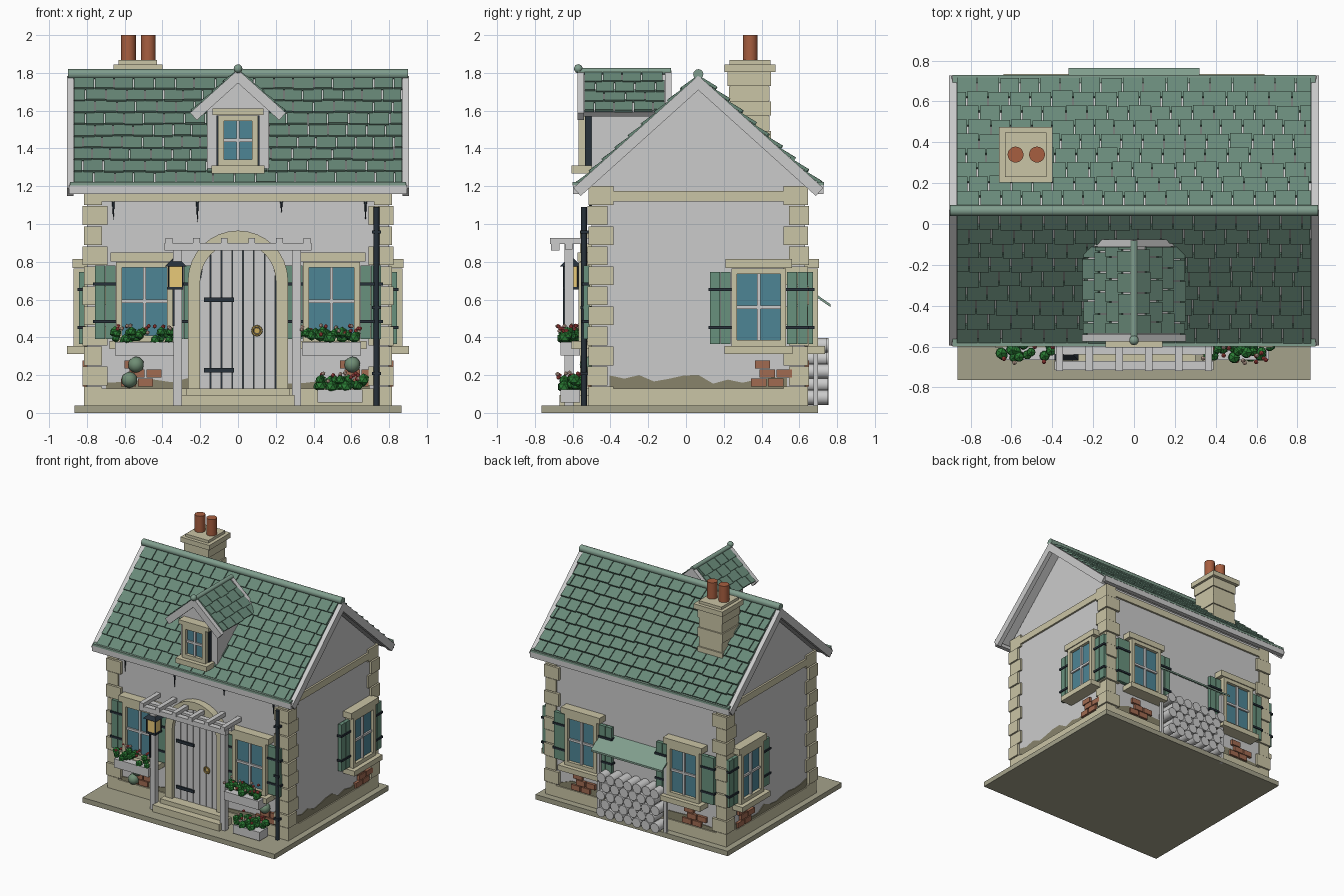
import bpy, bmesh, math, random
from mathutils import Matrix, Vector

if "Cube" in bpy.data.objects:
    bpy.data.objects.remove(bpy.data.objects["Cube"])

random.seed(4)
PARTS, I = {}, Matrix.Identity(4)
T = lambda x, y, z: Matrix.Translation((x, y, z))
RZ = lambda d: Matrix.Rotation(math.radians(d), 4, 'Z')
HEX = dict(cream='c9c3a4', base='a3a18a', green='688878', trim='7f9c8c', brick='a06a52', pot='a65f42',
           dark='2b343c', glass='4f8494', leaf='2f7d38', red='c9524e', pink='e6c3b0', brass='c9a85a',
           stain='87836b', shut='68907c', moss='6f8c74', lamp='e8c878')


def part(name, col=None):
    return PARTS.setdefault(name, (bmesh.new(), col, []))[0]


def box(name, col, x, y, z, M=I):
    """box from (min, max) ranges on each axis, placed by M"""
    c = [(a[0] + a[1]) / 2 for a in (x, y, z)]
    s = [abs(a[1] - a[0]) for a in (x, y, z)]
    bmesh.ops.create_cube(part(name, col), size=1, matrix=M @ T(*c) @ Matrix.Diagonal((*s, 1)))


def rod(name, col, p, q, r, r2=None, seg=12):
    p, q = Vector(p), Vector(q)
    rot = (q - p).to_track_quat('Z', 'Y').to_matrix().to_4x4()
    bmesh.ops.create_cone(part(name, col), cap_ends=True, segments=seg, radius1=r,
                          radius2=r if r2 is None else r2, depth=(q - p).length,
                          matrix=T(*((p + q) / 2)) @ rot)


def ball(name, col, p, r, sub=1):
    bmesh.ops.create_icosphere(part(name, col), subdivisions=sub, radius=r, matrix=T(*p))


def prism(name, col, pts, y0, y1, M=I):
    """outline in local xz, extruded along local y"""
    bm = part(name, col)
    f = bm.faces.new([bm.verts.new(M @ Vector((a, y0, b))) for a, b in pts])
    e = bmesh.ops.extrude_face_region(bm, geom=[f])['geom']
    d = M.to_3x3() @ Vector((0, y1 - y0, 0))
    bmesh.ops.translate(bm, vec=d, verts=[v for v in e if isinstance(v, bmesh.types.BMVert)])


# local frames of the four walls: x along the wall, -y outward
CY = 0.065
FRONT, BACK = T(0, -0.5, 0), T(0, 0.63, 0) @ RZ(180)
RIGHT, LEFT = T(0.8, CY, 0) @ RZ(90), T(-0.8, CY, 0) @ RZ(-90)

# base, walls with gables, plinth, frieze
box('base_slab', 'base', (-.865, .865), (-.765, .7), (0, .04))
prism('walls', None, [(-.565, .04), (.565, .04), (.565, 1.2), (0, 1.715), (-.565, 1.2)], 0, 1.6, RIGHT)
box('plinth', 'cream', (-.815, .815), (-.515, .645), (.04, .13))
box('frieze', 'cream', (-.815, .815), (-.515, .645), (1.12, 1.175))

# corner quoins
for sx in (-1, 1):
    for cy, sy in ((-.5, -1), (.63, 1)):
        for i in range(11):
            a, b = (.11, .085) if i % 2 else (.08, .115)
            z = .04 + i * .106
            o = .022 if i % 2 else .015
            box('quoins', 'cream', (sx * (.8 + o), sx * (.8 - a)), (cy + sy * o, cy - sy * b), (z, z + .1))

# damp stain and exposed bricks on each wall
for M, w in ((FRONT, .7), (BACK, .7), (RIGHT, .47), (LEFT, .47)):
    n = 12
    top = [(w - 2 * w * i / n, random.uniform(.15, .205)) for i in range(n + 1)]
    prism('damp_stain', 'stain', [(-w, .12), (w, .12)] + top, -.006, .01, M)
BR = ((-.08, 0), (.01, 0), (-.035, 1), (.055, 1), (-.06, 2))
for M, xs in ((FRONT, (-.54, .6)), (RIGHT, (.36,)), (LEFT, (-.36,)), (BACK, (-.5, .5))):
    for x in xs:
        for dx, r in BR:
            box('exposed_bricks', 'brick', (x + dx, x + dx + .08), (-.022, .01), (.14 + r * .048, .182 + r * .048), M)
for x, z in ((-.575, .175), (-.54, .255), (.605, .255)):
    ball('moss_clumps', 'moss', (x, -.52, z), .043, 2)


def window(M, w, h, shutters=True, lift=.04):
    """window centred on M: frame, glass, bars, lintel, sill, shutters"""
    a, b, t = w / 2, h / 2, .03
    for s in (-1, 1):
        box('window_frames', 'cream', (s * a, s * (a - t)), (-.07, .01), (-b, b), M)
        box('window_frames', 'cream', (-a, a), (-.07, .01), (s * b, s * (b - t)), M)
    box('window_glass', 'glass', (-a + .01, a - .01), (-.045, 0), (-b + .01, b - .01), M)
    box('window_bars', None, (-.009, .009), (-.06, -.03), (-b + t, b - t), M)
    box('window_bars', None, (-a + t, a - t), (-.058, -.03), (-.009, .009), M)
    box('window_lintels', 'cream', (-a - .03, a + .03), (-.075, .01), (b + .002, b + .01 + lift), M)
    box('window_sills', 'cream', (-a - .035, a + .035), (-.105, .01), (-b - .042, -b), M)
    if not shutters:
        box('dormer_window_back', 'dark', (-a - .008, a + .008), (-.035, 0), (-b, b), M)
        return
    for s in (-1, 1):
        for k in range(2):
            x = a + .004 + k * .056
            box('shutters', 'shut', (s * x, s * (x + .053)), (-.042, -.012), (-b + .01, b - .02), M)
        for z in (-.115, .085):
            box('shutter_straps', 'dark', (s * (a - .005), s * (a + .122)), (-.05, -.008), (z, z + .016), M)


for s in (-1, 1):
    window(FRONT @ T(s * .495, 0, .59), .30, .42)
    window(BACK @ T(s * .46, 0, .56), .29, .41)
window(RIGHT @ T(.32, 0, .56), .29, .41)
window(LEFT @ T(-.32, 0, .56), .29, .41)
window(T(0, -.5, 1.443), .21, .265, False, .025)


def planter(x, z, w):
    """wooden trough filled with leaves and blossoms"""
    box('planters', None, (x - w / 2, x + w / 2), (-.665, -.56), (z, z + .07))
    for i in range(22):
        p = (x + random.uniform(-.52, .52) * w, random.uniform(-.66, -.565), z + random.uniform(.08, .125))
        ball('planter_leaves', 'leaf', p, random.uniform(.022, .034))
    for i in range(16):
        p = (x + random.uniform(-.52, .52) * w, random.uniform(-.68, -.56), z + random.uniform(.11, .158))
        ball(*(('red_blossoms', 'red') if i % 3 else ('pale_blossoms', 'pink')), p, .012)


planter(-.495, .305, .31)
planter(.495, .305, .31)
planter(.54, .055, .24)

# door: arched surround, planks, straps, ring handle, steps
arc = lambda r, n=16: [(r * math.cos(math.pi * i / n), .7 + r * math.sin(math.pi * i / n)) for i in range(n + 1)]
prism('door_surround', 'cream', [(.265, .04)] + arc(.265) + [(-.265, .04), (-.2, .04)] + arc(.2)[::-1] + [(.2, .04)], -.56, -.49)
prism('door_back', 'dark', [(.2, .1)] + arc(.2) + [(-.2, .1)], -.512, -.49)
for i in range(7):
    x0, x1 = -.2 + i * .0572, -.2 + i * .0572 + .053
    xs = [x1 + (x0 - x1) * k / 4 for k in range(5)]
    prism('door_planks', None, [(x0, .12), (x1, .12)] + [(x, .7 + math.sqrt(max(0, .04 - x * x))) for x in xs], -.53, -.5)
for z in (.225, .6):
    box('door_straps', 'dark', (-.18, -.02), (-.542, -.52), (z - .012, z + .012))
for i in range(16):
    a, b = (math.tau * k / 16 for k in (i, i + 1))
    rod('door_ring', 'brass', (.1 + .024 * math.cos(a), -.545, .435 + .024 * math.sin(a)),
        (.1 + .024 * math.cos(b), -.545, .435 + .024 * math.sin(b)), .006, seg=6)
rod('door_ring', 'brass', (.1, -.525, .435), (.1, -.54, .435), .016)
box('steps', 'cream', (-.3, .3), (-.67, -.5), (.04, .095))
box('steps', 'cream', (-.275, .275), (-.61, -.5), (.095, .13))

# porch pergola
for x in (-.32, .31):
    box('pergola_posts', None, (x - .023, x + .023), (-.642, -.596), (.04, .9))
box('pergola_beams', None, (-.39, .39), (-.715, -.67), (.86, .9))
box('pergola_beams', None, (-.39, .39), (-.64, -.6), (.865, .9))
for i in range(6):
    x = -.365 + i * .146
    box('pergola_rafters', None, (x - .018, x + .018), (-.72, -.5), (.893, .926))

# lantern on the left post
L = (-.33, -.61)
box('lantern_glass', 'lamp', (L[0] - .036, L[0] + .036), (L[1] - .036, L[1] + .036), (.665, .775))
bmesh.ops.create_cone(part('lantern_roof', 'dark'), cap_ends=True, segments=4, radius1=.083, radius2=.012,
                      depth=.05, matrix=T(*L, .8) @ RZ(45))
box('lantern_frame', 'dark', (L[0] - .042, L[0] + .042), (L[1] - .042, L[1] + .042), (.652, .667))
for sx in (-1, 1):
    for sy in (-1, 1):
        rod('lantern_frame', 'dark', (L[0] + sx * .037, L[1] + sy * .037, .66), (L[0] + sx * .037, L[1] + sy * .037, .78), .005, seg=6)
box('lantern_frame', 'dark', (-.347, -.335), (-.65, -.638), (.46, .66))


def frame(o, along, down, ang):
    """slope frame: x along ridge, y down the slope, z off the surface"""
    a, d = Vector(along), Vector(down)
    v = d * math.cos(ang) - Vector((0, 0, math.sin(ang)))
    n = d * math.sin(ang) + Vector((0, 0, math.cos(ang)))
    M = Matrix((a, v, n)).transposed().to_4x4()
    return T(*o) @ M


def shingles(name, M, half, run, rows, tilt):
    """staggered rows of slates with lifted lower edges"""
    step = run / rows
    for r in range(rows):
        x = -half - (r % 2) * .052
        while x < half - .01:
            w = random.uniform(.095, .115)
            x0, x1 = max(x, -half), min(x + w, half)
            if x1 - x0 > .012:
                R = M @ T(0, r * step, .004) @ Matrix.Rotation(tilt + random.uniform(0, .02), 4, 'X')
                box(name, 'green', (x0 + .003, x1 - .003), (-.008, step + random.uniform(.004, .014)), (0, .016), R)
            x += w


ANG = math.atan(.9)
# main roof
for s in (-1, 1):
    M = frame((0, CY, 1.765), (1, 0, 0), (0, s, 0), ANG)
    box('roof_deck', None, (-.875, .875), (0, .85), (-.03, .003), M)
    shingles('roof_slates', M, .87, .84, 9, .09 if s < 0 else .17)
    for x in (-1, 1):
        box('bargeboards', None, (x * .87, x * .905), (-.01, .875), (-.042, .016), M)
    e = CY + s * .645
    box('eaves_gutter', None, (-.895, .895), (e - .018, e + .018), (1.16, 1.207))
    box('eaves_trim', 'trim', (-.89, .89), (e - .02, e + .02), (1.205, 1.222))
rod('roof_ridge', 'trim', (-.9, CY, 1.793), (.9, CY, 1.793), .027)

# dormer
prism('dormer_body', None, [(-.165, 1.2), (.165, 1.2), (.165, 1.61), (0, 1.755), (-.165, 1.61)], -.5, -.1)
for s in (-1, 1):
    M = frame((0, -.325, 1.793), (0, 1, 0), (s, 0, 0), ANG)
    box('dormer_deck', None, (-.225, .225), (0, .305), (-.028, .003), M)
    shingles('dormer_slates', M, .215, .305, 4, .09)
    for y0 in (-.25, .215):
        box('dormer_bargeboards', None, (y0, y0 + .034), (-.01, .325), (-.035, .018), M)
rod('dormer_ridge', 'trim', (0, -.575, 1.808), (0, -.08, 1.808), .018)
ball('dormer_finial', 'trim', (0, -.57, 1.822), .024, 2)

# chimney: stone courses, cap, two pots
for i in range(6):
    o = .006 if i % 2 else 0
    z = 1.34 + i * .078
    box('chimney_stack', 'cream', (-.635 - o, -.425 + o), (.227 - o, .443 + o), (z, z + .075))
    box('chimney_stack', 'cream', (-.628, -.432), (.234, .436), (z, z + .079))
box('chimney_cap', 'cream', (-.66, -.4), (.203, .475), (1.805, 1.845))
box('chimney_cap', 'cream', (-.632, -.428), (.23, .447), (1.845, 1.867))
for x in (-.58, -.475):
    rod('chimney_pots', 'pot', (x, .34, 1.86), (x, .34, 2), .039, seg=20)

# downpipe and small iron spikes under the frieze
rod('downpipe', 'dark', (.733, -.54, .04), (.733, -.54, 1.09), .015)
for z in (.2, .55, .95):
    box('downpipe_brackets', 'dark', (.71, .756), (-.558, -.5), (z, z + .016))
for x, d in ((-.66, .1), (-.215, .11), (.23, .06), (.675, .1)):
    rod('frieze_spikes', 'dark', (x, -.508, 1.12), (x, -.508, 1.12 - d), .008, .001, 5)

# log store behind: stacked logs, posts, canopy
for r in range(5):
    n = 7 - r % 2
    for i in range(n):
        x = (i - (n - 1) / 2) * .081
        rod('log_pile', None, (x, .632, .082 + r * .069), (x, .755 + random.uniform(-.012, 0), .082 + r * .069), .039)
for x in (-.3, .3):
    box('log_store_posts', None, (x - .012, x + .012), (.675, .698), (.0, .6))
prism('log_store_canopy', 'trim', [(.0, .655), (.135, .56), (.135, .575), (.0, .67)], -.32, .32, T(0, .63, 0) @ RZ(90))

# turn the collected parts into objects
mats = {}
for name, (bm, col, _) in PARTS.items():
    bmesh.ops.recalc_face_normals(bm, faces=bm.faces)
    me = bpy.data.meshes.new(name)
    bm.to_mesh(me)
    bm.free()
    ob = bpy.data.objects.new(name, me)
    bpy.context.collection.objects.link(ob)
    if col:
        if col not in mats:
            m = mats[col] = bpy.data.materials.new(col)
            m.diffuse_color = [(int(HEX[col][k:k + 2], 16) / 255) ** 2.2 for k in (0, 2, 4)] + [1]
            m.use_nodes = True
            m.node_tree.nodes["Principled BSDF"].inputs["Base Color"].default_value = m.diffuse_color
        me.materials.append(mats[col])
    if name in ('chimney_pots', 'log_pile', 'downpipe', 'roof_ridge', 'dormer_ridge', 'dormer_finial', 'moss_clumps', 'door_ring'):
        bpy.ops.object.select_all(action='DESELECT')
        ob.select_set(True)
        bpy.context.view_layer.objects.active = ob
        bpy.ops.object.shade_smooth_by_angle(angle=math.radians(40))
